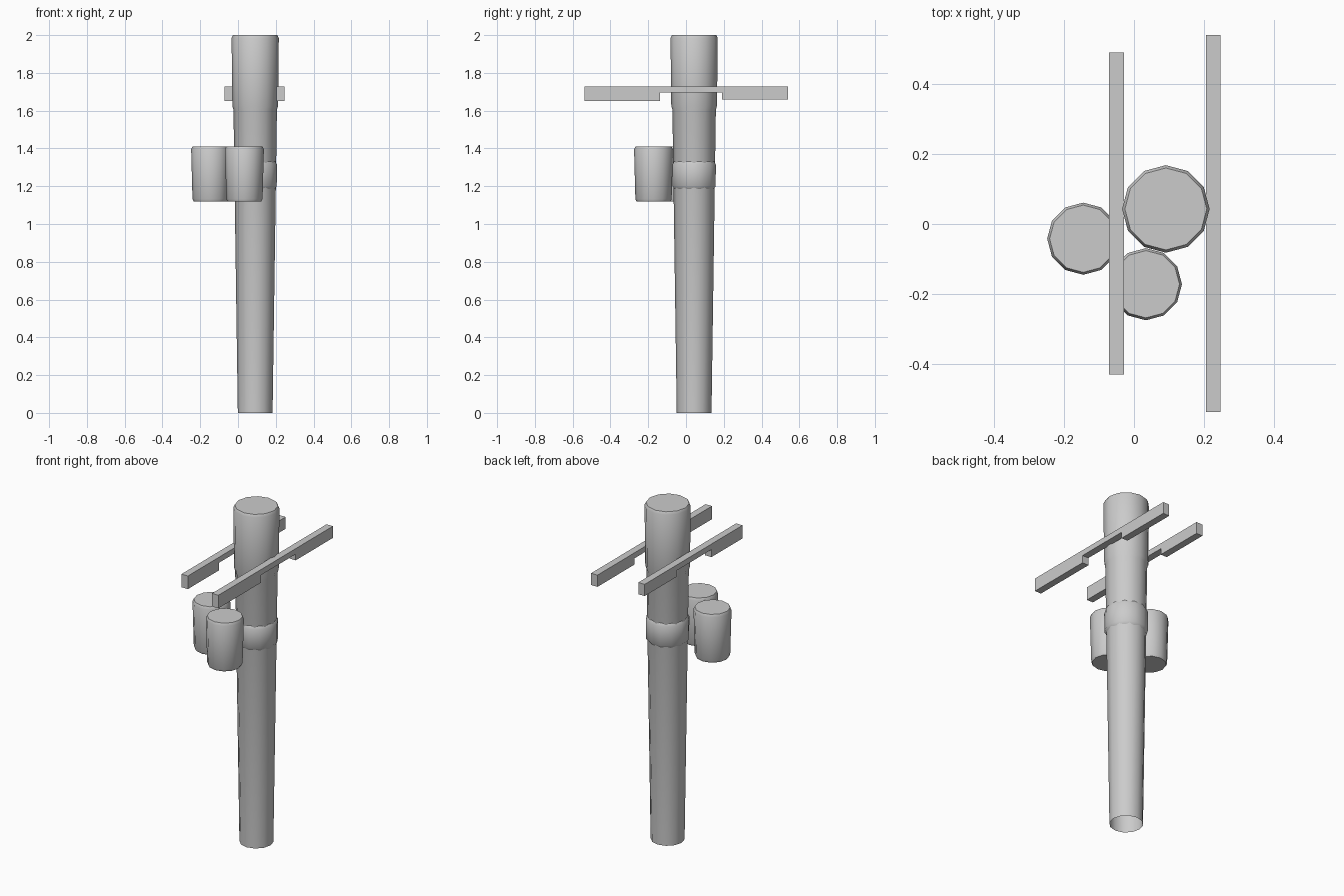
import bpy, bmesh
from math import cos, sin, tau, radians

if "Cube" in bpy.data.objects:
    bpy.data.objects.remove(bpy.data.objects["Cube"])


def finish(name, bm, smooth=True):
    bmesh.ops.recalc_face_normals(bm, faces=bm.faces[:])
    mesh = bpy.data.meshes.new(name)
    bm.to_mesh(mesh)
    bm.free()
    ob = bpy.data.objects.new(name, mesh)
    bpy.context.collection.objects.link(ob)
    if smooth:
        bpy.ops.object.select_all(action='DESELECT')
        ob.select_set(True)
        bpy.context.view_layer.objects.active = ob
        bpy.ops.object.shade_smooth_by_angle(angle=radians(35))
    return ob


def lathe(name, centre, profile, turn=0.0, sides=12, cap_bottom=False, cap_top=False):
    """Stack 12-sided rings given as (radius, z) and bridge them."""
    bm = bmesh.new()
    angles = [turn + tau * i / sides for i in range(sides)]
    rings = [[bm.verts.new((centre[0] + r * cos(a), centre[1] + r * sin(a), z))
              for a in angles] for r, z in profile]
    for low, high in zip(rings, rings[1:]):
        for i in range(sides):
            j = (i + 1) % sides
            bm.faces.new((low[i], low[j], high[j], high[i]))
    if cap_bottom:
        bm.faces.new(rings[0][::-1])
    if cap_top:
        bm.faces.new(rings[-1])
    return finish(name, bm)


def crossarm(name, x0, x1, y0, y1):
    """Beam with a thinner middle, extruded from its side outline."""
    outline = [(y0, 1.728), (y0, 1.65), (-0.138, 1.65), (-0.138, 1.695),
               (0.19, 1.695), (0.19, 1.658), (y1, 1.658), (y1, 1.728)]
    bm = bmesh.new()
    face = bm.faces.new([bm.verts.new((x0, y, z)) for y, z in outline])
    ext = bmesh.ops.extrude_face_region(bm, geom=[face])
    moved = [v for v in ext['geom'] if isinstance(v, bmesh.types.BMVert)]
    bmesh.ops.translate(bm, verts=moved, vec=(x1 - x0, 0, 0))
    return finish(name, bm, smooth=False)


POLE = (0.091, 0.043)

# Tapered pole with open foot and wider head
lathe("pole", POLE, [(0.092, 0), (0.115, 1.605), (0.121, 1.625),
                     (0.125, 1.985), (0.117, 2.0)], cap_top=True)

# Clamp band, its bevelled ends sinking into the pole
lathe("clamp_band", POLE, [(0.107, 1.185), (0.118, 1.2), (0.119, 1.315),
                           (0.109, 1.332)], turn=radians(15))

# Two transformer cans
for name, centre in (("left_can", (-0.145, -0.042)), ("front_can", (0.034, -0.172))):
    lathe(name, centre, [(0.09, 1.12), (0.096, 1.132), (0.103, 1.395), (0.096, 1.41)],
          cap_bottom=True, cap_top=True)

# Crossarms on either side of the head
crossarm("left_crossarm", -0.071, -0.029, -0.43, 0.49)
crossarm("right_crossarm", 0.205, 0.247, -0.537, 0.54)
